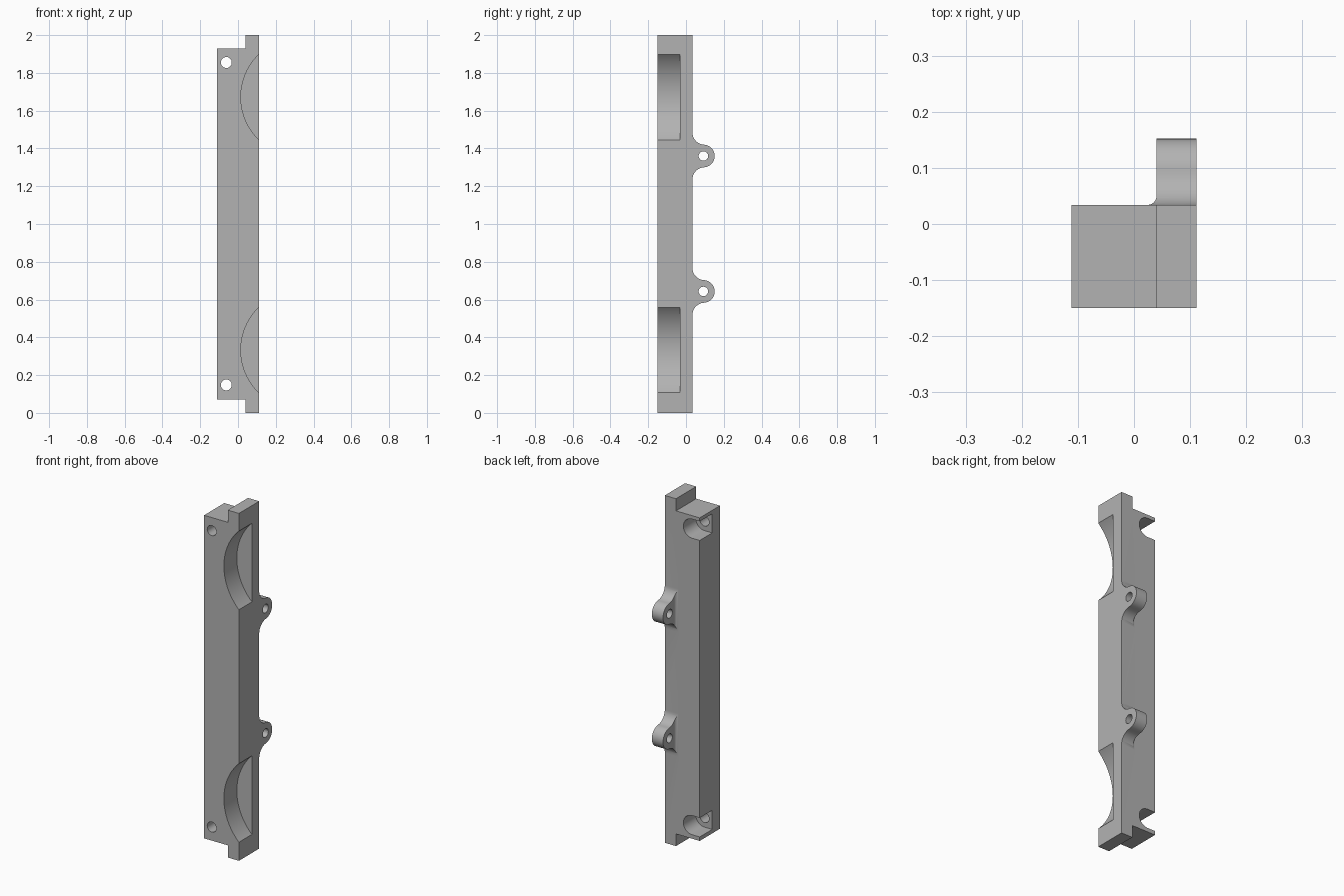
import bpy, bmesh, math
from mathutils import Vector

if "Cube" in bpy.data.objects:
    bpy.data.objects.remove(bpy.data.objects["Cube"])

BACK, FRONT, SIDE = 0.034, -0.15, 0.111
grey = bpy.data.materials.new("plain grey")
grey.diffuse_color = (0.45, 0.45, 0.45, 1)
grey.use_nodes = True
grey.node_tree.nodes["Principled BSDF"].inputs["Base Color"].default_value = grey.diffuse_color


def prism(name, pts, axis, lo, hi):
    """Extrude a closed 2D outline along an axis (remaining axes in x, y, z order)."""
    def place(p, d):
        v = list(p)
        v.insert("xyz".index(axis), d)
        return Vector(v)
    bm = bmesh.new()
    a = [bm.verts.new(place(p, lo)) for p in pts]
    b = [bm.verts.new(place(p, hi)) for p in pts]
    bm.faces.new(a)
    bm.faces.new(b)
    for i in range(len(pts)):
        j = (i + 1) % len(pts)
        bm.faces.new((a[i], a[j], b[j], b[i]))
    bmesh.ops.recalc_face_normals(bm, faces=bm.faces)
    me = bpy.data.meshes.new(name)
    bm.to_mesh(me)
    bm.free()
    me.materials.append(grey)
    ob = bpy.data.objects.new(name, me)
    bpy.context.collection.objects.link(ob)
    return ob


def arc(cx, cy, r, a0, a1, n):
    return [(cx + r * math.cos(math.radians(a0 + (a1 - a0) * i / n)),
             cy + r * math.sin(math.radians(a0 + (a1 - a0) * i / n))) for i in range(n + 1)]


def circle(cx, cy, r, n=32):
    return arc(cx, cy, r, 0, 360, n)[:-1]


def combine(target, other, op):
    """Apply a boolean and discard the second object."""
    m = target.modifiers.new(op, 'BOOLEAN')
    m.operation, m.solver, m.object = op, 'EXACT', other
    bpy.context.view_layer.objects.active = target
    bpy.ops.object.modifier_apply(modifier=m.name)
    bpy.data.objects.remove(other)


# Main bar with an end tongue at top and bottom
rail = prism("mounting_rail", [(-SIDE, 0.07), (0.04, 0.07), (0.04, 0), (SIDE, 0), (SIDE, 2),
                               (0.04, 2), (0.04, 1.93), (-SIDE, 1.93)], "y", FRONT, BACK)

# Rear ears: rounded tab flared into the bar by concave fillets
EAR_Y, EAR_R, FIL = 0.092, 0.06, 0.065
fy = BACK + FIL
fz = math.sqrt((EAR_R + FIL) ** 2 - (fy - EAR_Y) ** 2)
lean = math.degrees(math.atan2(fz, fy - EAR_Y))
for cz in (0.643, 1.36):
    outline = [(0.0, cz - fz), *arc(fy, cz - fz, FIL, 180, 180 - lean, 12),
               *arc(EAR_Y, cz, EAR_R, -lean, lean, 28)[1:-1],
               *arc(fy, cz + fz, FIL, 180 + lean, 180, 12), (0.0, cz + fz)]
    ear = prism("ear", outline, "x", 0.02, SIDE)
    # small fillet where the ear's inner side meets the bar
    trim = [(0.0, 0.3), (0.0, BACK), *arc(0.024, BACK + 0.016, 0.016, -90, 0, 8), (0.04, 0.3)]
    combine(ear, prism("ear_trim", trim, "z", cz - 0.3, cz + 0.3), 'DIFFERENCE')
    combine(rail, ear, 'UNION')
    combine(rail, prism("ear_hole", circle(EAR_Y, cz, 0.025), "x", -0.01, 0.2), 'DIFFERENCE')

# Round pockets in the front, cut through the right side
for cz in (0.333, 1.672):
    combine(rail, prism("pocket", circle(0.33, cz, 0.315, 96), "y", -0.3, -0.032), 'DIFFERENCE')

# Screw holes with rounded slots open to the left at the rear
for cz in (0.148, 1.855):
    slot = [(-0.3, cz - 0.055), *arc(-0.062, cz, 0.055, -90, 90, 20), (-0.3, cz + 0.055)]
    combine(rail, prism("slot", slot, "y", -0.08, 0.2), 'DIFFERENCE')
    combine(rail, prism("screw_hole", circle(-0.062, cz, 0.029), "y", -0.3, 0.2), 'DIFFERENCE')

# Smooth curved walls, crisp edges
bpy.ops.object.select_all(action='DESELECT')
rail.select_set(True)
bpy.context.view_layer.objects.active = rail
bpy.ops.object.shade_smooth_by_angle(angle=math.radians(30))
